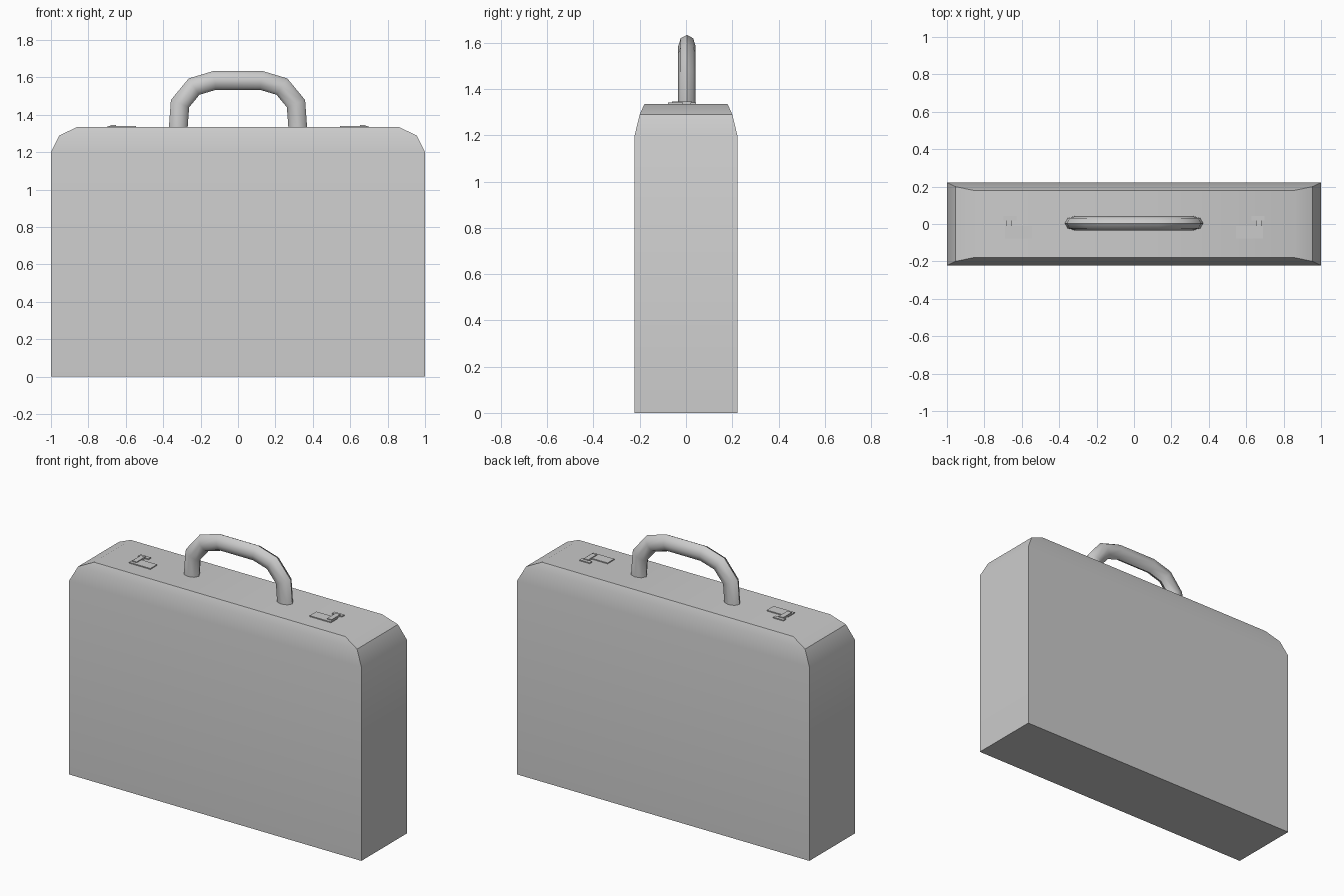
import bpy, bmesh, math
from mathutils import Vector

if "Cube" in bpy.data.objects:
    bpy.data.objects.remove(bpy.data.objects["Cube"], do_unlink=True)

grey = bpy.data.materials.new("light_grey")
grey.use_nodes = True
GREY = (0.6, 0.6, 0.6, 1.0)
grey.diffuse_color = GREY
grey.node_tree.nodes["Principled BSDF"].inputs["Base Color"].default_value = GREY


def finish(name, bm, angle=30):
    bmesh.ops.recalc_face_normals(bm, faces=bm.faces)
    mesh = bpy.data.meshes.new(name)
    bm.to_mesh(mesh)
    bm.free()
    obj = bpy.data.objects.new(name, mesh)
    bpy.context.collection.objects.link(obj)
    mesh.materials.append(grey)
    bpy.ops.object.select_all(action="DESELECT")
    obj.select_set(True)
    bpy.context.view_layer.objects.active = obj
    bpy.ops.object.shade_smooth_by_angle(angle=math.radians(angle))
    return obj


def loft(name, rings, angle=30):
    """Skin a list of closed point rings and cap both ends."""
    bm = bmesh.new()
    loops = [[bm.verts.new(p) for p in ring] for ring in rings]
    n = len(loops[0])
    for a, b in zip(loops, loops[1:]):
        for i in range(n):
            j = (i + 1) % n
            bm.faces.new((a[i], a[j], b[j], b[i]))
    bm.faces.new(loops[0])
    bm.faces.new(loops[-1])
    return finish(name, bm, angle)


def box(name, x0, x1, y0, y1, z0, z1):
    rings = [[(x0, y0, z), (x1, y0, z), (x1, y1, z), (x0, y1, z)] for z in (z0, z1)]
    return loft(name, rings)


# Case: rectangular sections that narrow towards the top (height, half width, half depth)
sections = [(0, 1, 0.222), (1.2, 1, 0.222), (1.29, 0.955, 0.2), (1.335, 0.86, 0.18)]
loft("case", [[(-w, -d, z), (w, -d, z), (w, d, z), (-w, d, z)] for z, w, d in sections])

# Handle: oval tube swept along an arch
half = [(0.32, 1.325), (0.31, 1.46), (0.235, 1.551), (0.125, 1.584)]
path = [Vector((-x, 0, z)) for x, z in half] + [Vector((x, 0, z)) for x, z in reversed(half)]
SIDES = 8
rings = []
for i, p in enumerate(path):
    before = (p - path[i - 1]).normalized() if i else Vector((0, 0, 1))
    after = (path[i + 1] - p).normalized() if i < len(path) - 1 else Vector((0, 0, -1))
    along = (before + after).normalized()
    out = Vector((-along.z, 0, along.x)) * 0.05 / max(along.dot(after), 0.5)
    rings.append([p + out * math.cos(t) + Vector((0, 0.004 + 0.038 * math.sin(t), 0))
                  for t in (2 * math.pi * k / SIDES for k in range(SIDES))])
loft("handle", rings, 50)

# Latches: a plate, a stem and a crossbar on each side
for side, s in (("left", 1), ("right", -1)):
    for part, x0, x1, y0, y1, top in (("plate", 0.545, 0.69, -0.078, -0.012, 1.341),
                                      ("stem", 0.652, 0.683, -0.06, 0.025, 1.346),
                                      ("crossbar", 0.628, 0.698, 0.02, 0.044, 1.341)):
        a, b = sorted((s * x0, s * x1))
        box(f"{side}_latch_{part}", a, b, y0, y1, 1.33, top)
